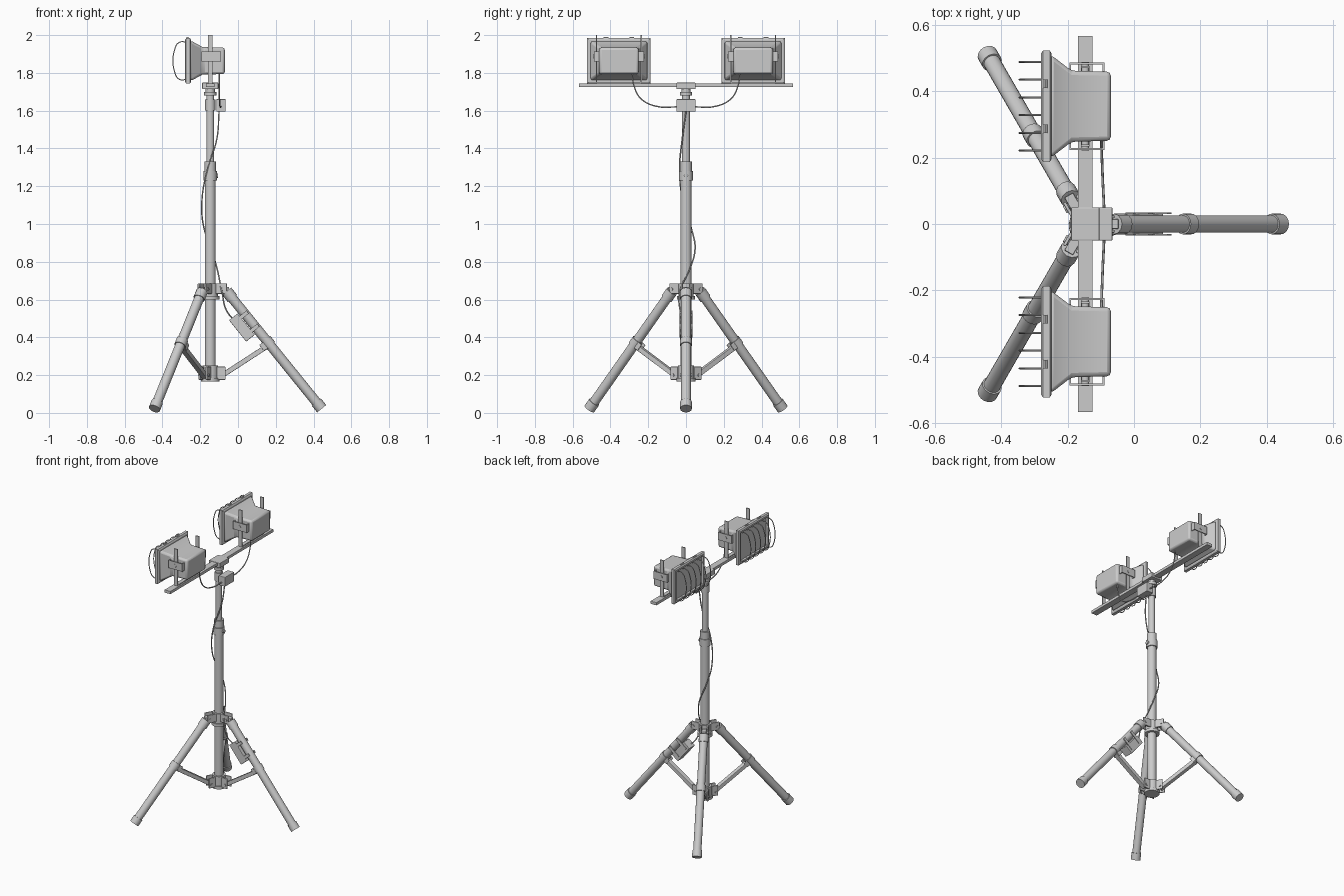
import bpy, bmesh, math
from mathutils import Vector, Matrix

cube = bpy.data.objects.get("Cube")
if cube:
    bpy.data.objects.remove(cube, do_unlink=True)

grey = bpy.data.materials.new("light_grey")
grey.use_nodes = True
grey.diffuse_color = (0.6, 0.6, 0.6, 1)
grey.node_tree.nodes["Principled BSDF"].inputs["Base Color"].default_value = (0.6, 0.6, 0.6, 1)

MX = -0.147          # mast axis
Z = Vector((0, 0, 1))


def finish(name, mesh, bevel=0, smooth=True):
    ob = bpy.data.objects.new(name, mesh)
    bpy.context.collection.objects.link(ob)
    mesh.materials.clear()
    mesh.materials.append(grey)
    if bevel:
        mod = ob.modifiers.new("edge_rounding", 'BEVEL')
        mod.width, mod.segments = bevel, 2
    if smooth:
        bpy.ops.object.select_all(action='DESELECT')
        ob.select_set(True)
        bpy.context.view_layer.objects.active = ob
        bpy.ops.object.shade_smooth_by_angle(angle=math.radians(35))
    return ob


def from_bm(name, bm, bevel=0, smooth=True):
    bmesh.ops.recalc_face_normals(bm, faces=bm.faces)
    mesh = bpy.data.meshes.new(name)
    bm.to_mesh(mesh)
    bm.free()
    return finish(name, mesh, bevel, smooth)


def rod(name, a, b, r, sides=20):
    a, b = Vector(a), Vector(b)
    turn = (b - a).to_track_quat('Z', 'Y').to_matrix().to_4x4()
    bm = bmesh.new()
    bmesh.ops.create_cone(bm, cap_ends=True, segments=sides, radius1=r, radius2=r,
                          depth=(b - a).length, matrix=Matrix.Translation((a + b) / 2) @ turn)
    return from_bm(name, bm)


def box(name, centre, size, axes=None, bevel=0.003):
    rot = Matrix(axes).transposed().to_4x4() if axes else Matrix()
    bm = bmesh.new()
    bmesh.ops.create_cube(bm, size=1, matrix=Matrix.Translation(centre) @ rot @ Matrix.Diagonal((*size, 1)))
    return from_bm(name, bm, bevel, False)


def mast(name, z0, z1, r, sides=24):
    return rod(name, (MX, 0, z0), (MX, 0, z1), r, sides)


def wire(name, points, r):
    cu = bpy.data.curves.new(name, 'CURVE')
    cu.dimensions = '3D'
    cu.bevel_depth, cu.bevel_resolution, cu.resolution_u = r, 1, 6
    cu.use_fill_caps = True
    sp = cu.splines.new('BEZIER')
    sp.bezier_points.add(len(points) - 1)
    for bp, p in zip(sp.bezier_points, points):
        bp.co = p
        bp.handle_left_type = bp.handle_right_type = 'AUTO'
    tmp = bpy.data.objects.new(name + "_path", cu)
    mesh = bpy.data.meshes.new_from_object(tmp)
    bpy.data.objects.remove(tmp)
    return finish(name, mesh)


def loft(name, sections, y, z, bevel=0):
    """Rectangles (x, half width, half height) joined along x."""
    bm = bmesh.new()
    rings = [[bm.verts.new((x, y + sy * w, z + sz * h))
              for sy, sz in ((-1, -1), (1, -1), (1, 1), (-1, 1))] for x, w, h in sections]
    for a, b in zip(rings, rings[1:]):
        for i in range(4):
            j = (i + 1) % 4
            bm.faces.new((a[i], a[j], b[j], b[i]))
    bm.faces.new(rings[0])
    bm.faces.new(rings[-1])
    return from_bm(name, bm, bevel, bool(bevel))


# Telescopic mast with its locking collars
mast("lower_mast", 0.17, 1.3, 0.029)
mast("upper_mast", 1.25, 1.69, 0.021)
mast("mast_clamp", 1.23, 1.28, 0.036)
mast("mast_clamp_sleeve", 1.28, 1.33, 0.031)
rod("mast_clamp_knob", (MX, 0, 1.255), (MX + 0.042, 0, 1.255), 0.012)
mast("mast_top_collar", 1.60, 1.66, 0.027)
mast("mast_top_ring", 1.68, 1.70, 0.032)
mast("mast_top_neck", 1.69, 1.73, 0.024)

# Crossbar, its saddle and the junction box
box("crossbar", (MX, 0, 1.735), (0.045, 1.135, 0.02), bevel=0.002)
box("crossbar_saddle", (MX, 0, 1.731), (0.085, 0.10, 0.034))
box("junction_box", (-0.09, 0, 1.628), (0.05, 0.1, 0.066))

# Hubs that carry the legs
mast("upper_hub", 0.60, 0.685, 0.04)
mast("upper_hub_flange", 0.60, 0.62, 0.048)
mast("lower_hub", 0.17, 0.25, 0.042)
mast("lower_hub_base", 0.165, 0.185, 0.05, 12)

# Three legs with struts
for i, angle in enumerate((0, 120, 240)):
    a = math.radians(angle)
    u = Vector((math.cos(a), math.sin(a), 0))
    t = Vector((-math.sin(a), math.cos(a), 0))

    def at(r, z, side=0):
        return Vector((MX, 0, 0)) + u * r + t * side + Z * z

    top, foot = at(0.09, 0.64), at(0.59, 0.022)
    d = (foot - top).normalized()
    n = d.cross(t)
    n_down = n if n.z < 0 else -n
    rod(f"leg_{i}", top, foot, 0.026)
    rod(f"foot_cap_{i}", foot - d * 0.045, foot, 0.031)
    rod(f"leg_top_cap_{i}", top - d * 0.005, top + d * 0.045, 0.031, 12)
    # Hinge lugs on both hubs
    for side in (-0.022, 0.022):
        box(f"upper_lug_{i}", at(0.058, 0.658, side), (0.06, 0.01, 0.055), (u, t, Z))
        box(f"lower_lug_{i}", at(0.058, 0.21, side), (0.045, 0.01, 0.07), (u, t, Z))
    box(f"leg_hinge_{i}", at(0.075, 0.652), (0.05, 0.03, 0.03), (u, t, Z))
    rod(f"upper_pin_{i}", at(0.072, 0.655, -0.032), at(0.072, 0.655, 0.032), 0.008, 12)
    rod(f"lower_pin_{i}", at(0.064, 0.2, -0.032), at(0.064, 0.2, 0.032), 0.008, 12)
    # Strut from lower hub to a clamp on the leg
    s0, s1 = at(0.055, 0.193), at(0.305, 0.355)
    sd = (s1 - s0).normalized()
    box(f"strut_{i}", (s0 + s1) / 2, ((s1 - s0).length, 0.032, 0.026), (sd, t, sd.cross(t)))
    joint = top + d * 0.345
    rod(f"strut_clamp_{i}", joint - d * 0.02, joint + d * 0.02, 0.031)
    for side in (-0.02, 0.02):
        box(f"strut_ear_{i}", joint + n_down * 0.025 + t * side, (0.04, 0.006, 0.04), (d, t, n))
    if i == 0:
        # Plug box hung below this leg
        hold = top + d * 0.195
        box("plug_box", hold + n_down * 0.058, (0.145, 0.062, 0.058), (d, t, n))
        for k in (-0.045, 0.045):
            for side in (-0.032, 0.032):
                box("plug_box_strap", hold + d * k + n_down * 0.028 + t * side,
                    (0.02, 0.005, 0.09), (d, t, n), 0)

# Two floodlights
LZ = 1.864
for label, s in (("left", 1), ("right", -1)):
    y = s * 0.355
    loft(f"{label}_lamp_frame", [(-0.268, .145, .097), (-0.28, .148, .1), (-0.28, .16, .112),
                                 (-0.274, .168, .12), (-0.254, .168, .12), (-0.249, .16, .112)], y, LZ)
    loft(f"{label}_lamp_housing", [(-0.252, .156, .108), (-0.188, .107, .073), (-0.07, .104, .07)],
         y, LZ, 0.012)
    # Guard wires over the glass
    for k in range(6):
        gy = y + (k - 2.5) * 0.0535
        half = ((-0.265, .098), (-0.31, .098), (-0.332, .07))
        pts = [(x, gy, LZ + h) for x, h in half] + [(x, gy, LZ - h) for x, h in reversed(half)]
        wire(f"{label}_guard_wire_{k}", pts, 0.003)
    for e in (-1, 1):
        # Upright strap, side handle and frame clip
        sy = y + e * 0.118
        box(f"{label}_upright", (MX, sy, 1.872), (0.026, 0.006, 0.256), bevel=0)
        box(f"{label}_handle", (-0.142, y + e * 0.129, 1.887), (0.105, 0.005, 0.054), bevel=0)
        for hx in (-0.192, -0.092):
            box(f"{label}_handle_end", (hx, y + e * 0.117, 1.887), (0.005, 0.028, 0.054), bevel=0)
        rod(f"{label}_pivot", (MX, y + e * 0.1, 1.887), (MX, y + e * 0.134, 1.887), 0.012, 12)
        rod(f"{label}_frame_clip", (-0.267, y + e * 0.068 - 0.013, 1.984),
            (-0.267, y + e * 0.068 + 0.013, 1.984), 0.007, 10)
    box(f"{label}_bracket_base", (MX, y, 1.748), (0.026, 0.242, 0.006), bevel=0)
    # Cable to the junction box
    wire(f"{label}_lamp_cable", [(-0.1, s * 0.285, 1.80), (-0.1, s * 0.275, 1.73), (-0.098, s * 0.235, 1.66),
                                 (-0.095, s * 0.15, 1.622), (-0.09, s * 0.045, 1.62)], 0.004)

# Main cable down the mast to the plug box
wire("main_cable", [(-0.1, 0, 1.6), (-0.112, -0.02, 1.45), (-0.165, -0.034, 1.28), (-0.192, -0.012, 1.1),
                    (-0.178, 0.03, 0.97), (-0.142, 0.048, 0.87), (-0.11, 0.02, 0.76),
                    (-0.085, -0.034, 0.64), (-0.06, -0.03, 0.54), (0.0, 0, 0.475)], 0.004)
